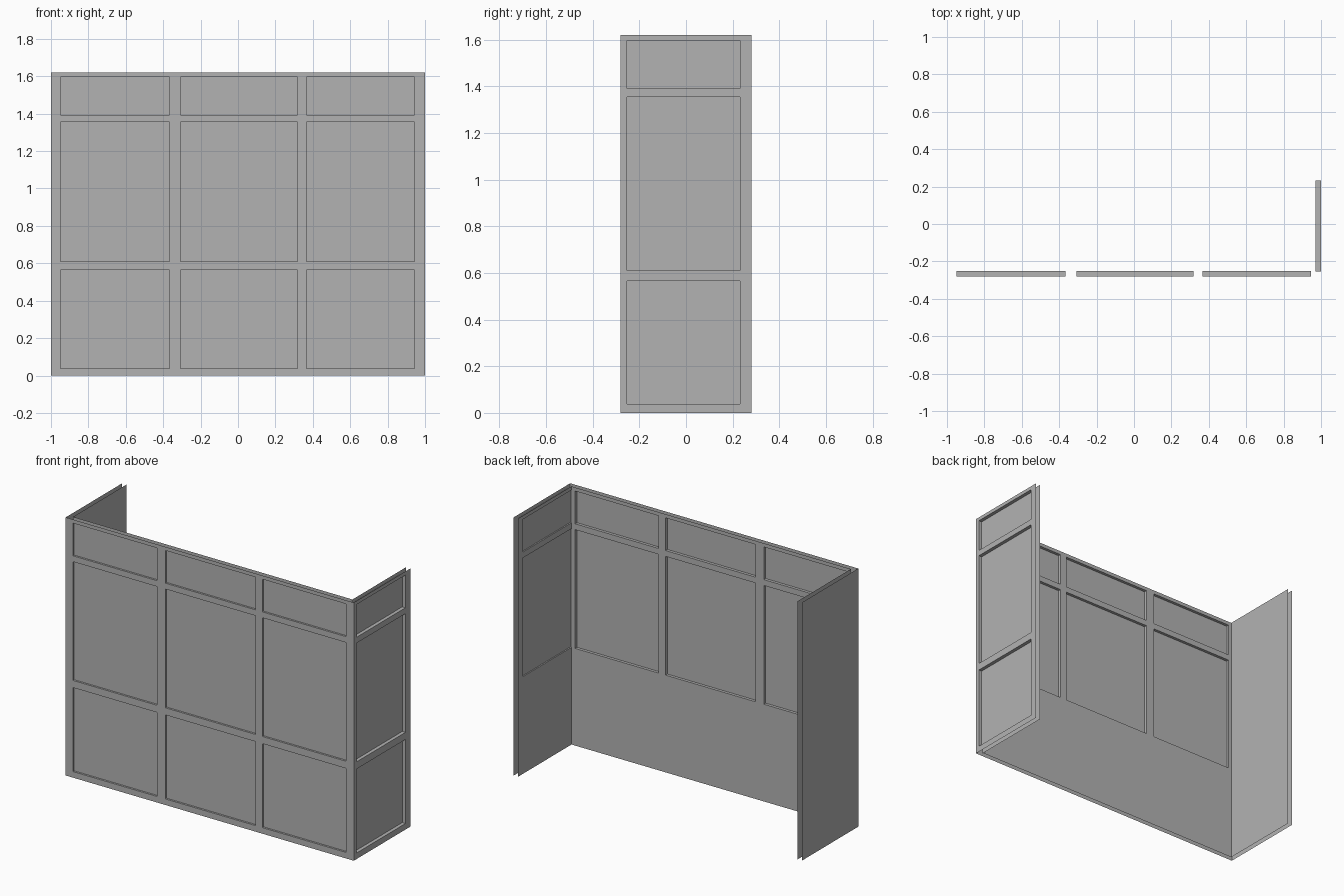
import bpy
import bmesh

if "Cube" in bpy.data.objects:
    bpy.data.objects.remove(bpy.data.objects["Cube"])

W, D, H = 1.0, 0.28, 1.62      # half width, half depth, height
T = 0.03                       # wall thickness
FRONT_PANE, SIDE_PANE = 0.012, 0.022   # pane depths inside the walls

ROWS = [(0.038, 0.565), (0.61, 1.355), (1.392, 1.597)]
FRONT_COLS = [(-0.95, -0.365), (-0.308, 0.317), (0.365, 0.945)]
SIDE_COLS = [(-0.254, 0.232)]

grey = bpy.data.materials.new("dark_grey")
grey.diffuse_color = (0.45, 0.45, 0.45, 1)
grey.use_nodes = True
grey.node_tree.nodes["Principled BSDF"].inputs["Base Color"].default_value = grey.diffuse_color


def front_at(u, v, d):
    return (u, -D + d, v)


def right_at(u, v, d):
    return (W - d, u, v)


def left_at(u, v, d):
    return (-W + d, u, v)


def sheet(name, place, u_range, depth, cols=(), rows=(), pane=0, flip=False, panes=True):
    """Open sheet with a grid of openings whose reveals run to the pane depth."""
    bm = bmesh.new()

    def quad(*pts):
        vs = [bm.verts.new(place(*p)) for p in pts]
        bm.faces.new(vs[::-1] if flip else vs)

    us = sorted({*u_range, *[c for col in cols for c in col]})
    vs = sorted({0.0, H, *[r for row in rows for r in row]})
    for a, b in zip(us, us[1:]):
        for c, e in zip(vs, vs[1:]):
            corners = [(a, c), (b, c), (b, e), (a, e)]
            if (a, b) not in cols or (c, e) not in rows:
                quad(*[(u, v, depth) for u, v in corners])
                continue
            for p, q in zip(corners, corners[1:] + corners[:1]):
                quad((*p, depth), (*q, depth), (*q, pane), (*p, pane))
            if panes:
                quad(*[(u, v, pane) for u, v in corners])
    bmesh.ops.remove_doubles(bm, verts=bm.verts, dist=1e-5)
    bmesh.ops.dissolve_limit(bm, angle_limit=0.01, verts=bm.verts, edges=bm.edges)
    mesh = bpy.data.meshes.new(name)
    bm.to_mesh(mesh)
    bm.free()
    mesh.materials.append(grey)
    obj = bpy.data.objects.new(name, mesh)
    bpy.context.collection.objects.link(obj)


# Outer skins: panelled front and right, plain left
sheet("front_outer_wall", front_at, (-W, W), 0, FRONT_COLS, ROWS, FRONT_PANE)
sheet("right_outer_wall", right_at, (-D, D), 0, SIDE_COLS, ROWS, SIDE_PANE)
sheet("left_outer_wall", left_at, (-D, D), 0, flip=True)

# Inner skins: window openings only in the two upper rows, sharing the outer panes
sheet("front_inner_wall", front_at, (-W + T, W - T), T, FRONT_COLS, ROWS[1:],
      FRONT_PANE, flip=True, panes=False)
sheet("right_inner_wall", right_at, (-D + T - 0.005, D), T, SIDE_COLS, ROWS[1:],
      SIDE_PANE, flip=True, panes=False)
sheet("left_inner_wall", left_at, (-D + T, D), T)
